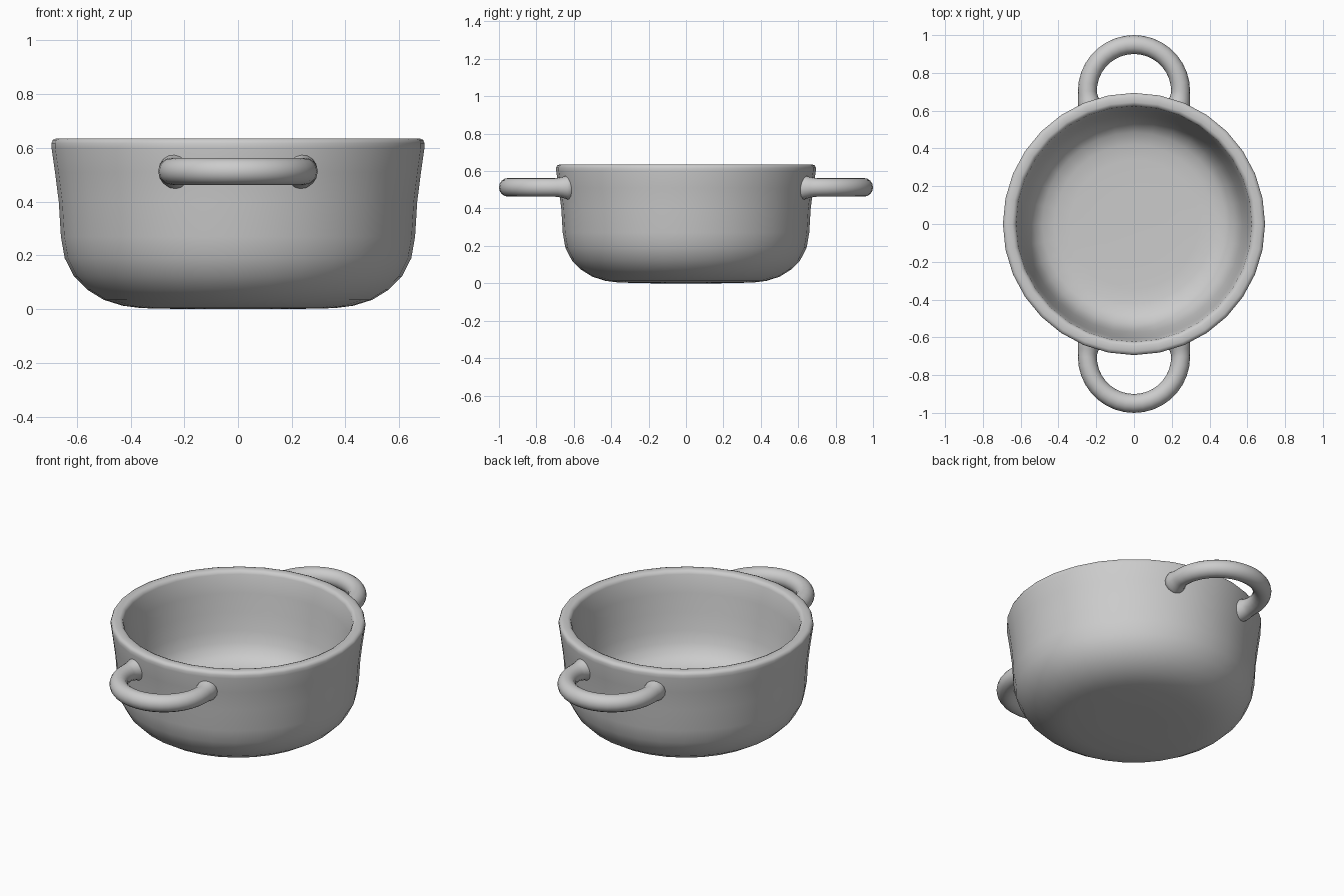
import bpy, bmesh
from math import sin, cos, pi
from mathutils import Vector

if "Cube" in bpy.data.objects:
    bpy.data.objects.remove(bpy.data.objects["Cube"])


def mesh_object(name, bm):
    bmesh.ops.recalc_face_normals(bm, faces=bm.faces)
    me = bpy.data.meshes.new(name)
    bm.to_mesh(me)
    bm.free()
    ob = bpy.data.objects.new(name, me)
    bpy.context.collection.objects.link(ob)
    for p in me.polygons:
        p.use_smooth = True
    return ob


def skin(bm, rings):
    """Bridge consecutive closed rings of vertices with quads."""
    n = len(rings[0])
    for a, b in zip(rings, rings[1:]):
        for i in range(n):
            j = (i + 1) % n
            bm.faces.new((a[i], a[j], b[j], b[i]))


# Pot body: one lathed profile, outer wall up, over the rim, inner wall down
PROFILE = [(0.18, 0.0), (0.36, 0.004), (0.43, 0.013), (0.50, 0.035),
           (0.56, 0.072), (0.61, 0.122), (0.645, 0.19), (0.659, 0.27),
           (0.667, 0.40), (0.681, 0.51), (0.694, 0.60), (0.694, 0.618),
           (0.689, 0.630), (0.675, 0.636), (0.645, 0.636), (0.631, 0.630),
           (0.624, 0.615), (0.608, 0.51), (0.592, 0.40), (0.574, 0.30),
           (0.556, 0.235), (0.528, 0.185), (0.485, 0.15), (0.42, 0.132),
           (0.34, 0.127), (0.18, 0.125)]
SIDES = 32
bm = bmesh.new()
rings = [[bm.verts.new((r * cos(2 * pi * i / SIDES), r * sin(2 * pi * i / SIDES), z))
          for i in range(SIDES)] for r, z in PROFILE]
skin(bm, rings)
bm.faces.new(rings[0])
bm.faces.new(rings[-1])
mesh_object("pot_body", bm)


# Loop handles: half-circle tube with legs flaring into the wall
def handle(name, side):
    R, cy, z = 0.247, 0.703, 0.513
    leg = [(0.220, 0.60, 0.070), (0.233, 0.635, 0.064),
           (0.240, 0.66, 0.056), (0.245, 0.685, 0.051)]
    path = [(x, y, 0.0, r) for x, y, r in leg]
    path += [(R * cos(a), cy + R * sin(a), a, 0.05)
             for a in (pi * k / 18 for k in range(19))]
    path += [(-x, y, pi, r) for x, y, r in reversed(leg)]
    bm = bmesh.new()
    rings = []
    for x, y, a, r in path:
        out = Vector((cos(a), sin(a), 0))
        ring = []
        for k in range(16):
            t = 2 * pi * k / 16
            p = Vector((x, y, z)) + out * r * cos(t) + Vector((0, 0, r * sin(t)))
            ring.append(bm.verts.new((p.x, p.y * side, p.z)))
        rings.append(ring)
    skin(bm, rings)
    bm.faces.new(rings[0])
    bm.faces.new(rings[-1])
    mesh_object(name, bm)


handle("front_handle", -1)
handle("back_handle", 1)
